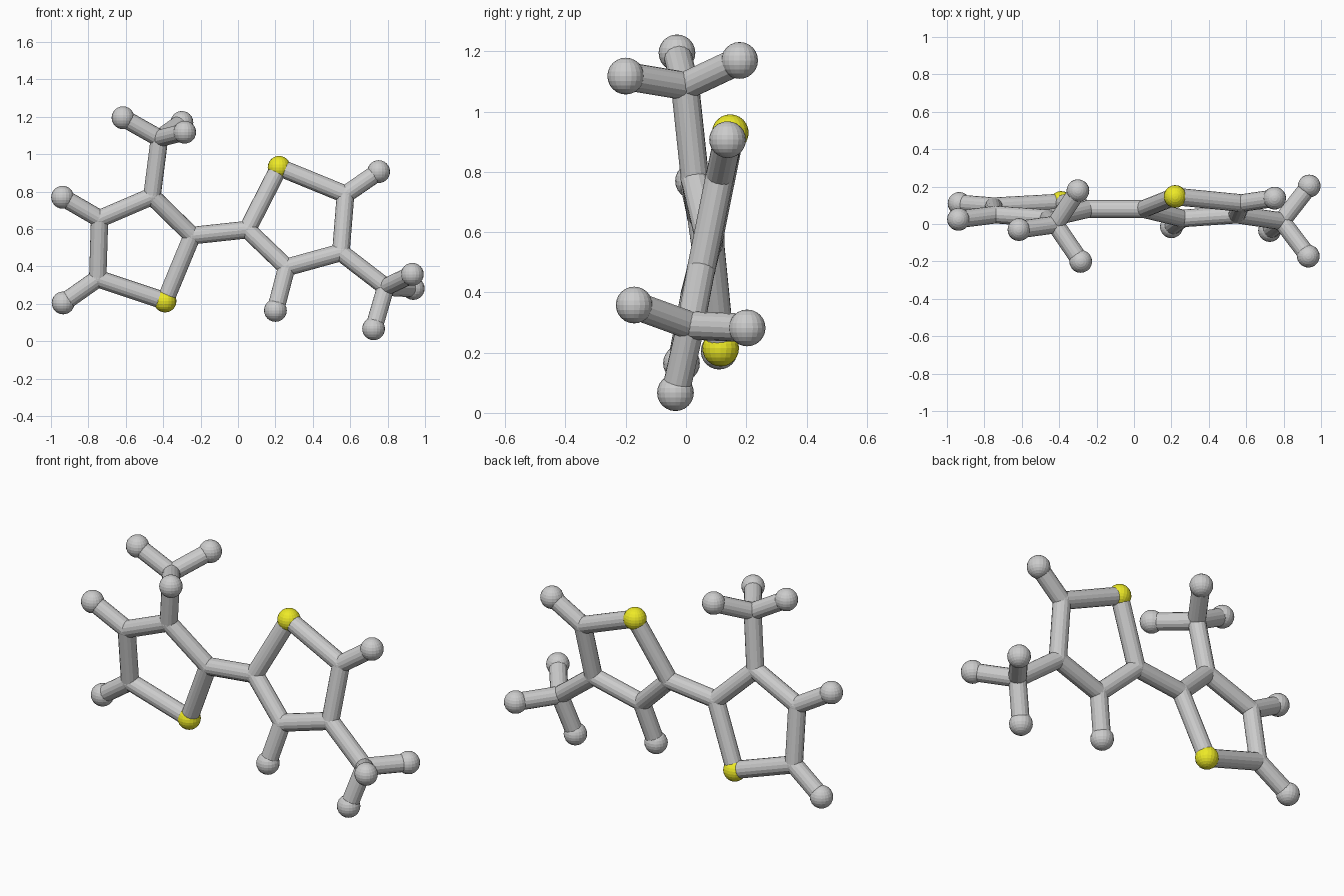
import bpy
from mathutils import Vector

if "Cube" in bpy.data.objects:
    bpy.data.objects.remove(bpy.data.objects["Cube"])

BOND_R, JOINT_R, BALL_R = 0.047, 0.048, 0.061

yellow = bpy.data.materials.new("yellow")
yellow.diffuse_color = (0.85, 0.82, 0.02, 1)
yellow.use_nodes = True
yellow.node_tree.nodes["Principled BSDF"].inputs["Base Color"].default_value = yellow.diffuse_color

# Atom centres: s = sulfur, c = carbon, h = hydrogen
atoms = {
    # left ring
    "s1": (-0.39, 0.115, 0.215), "c1": (-0.245, 0.08, 0.565), "c2": (-0.46, 0.03, 0.775),
    "c3": (-0.74, 0.05, 0.655), "c4": (-0.75, 0.095, 0.335),
    "h3": (-0.938, 0.025, 0.77), "h4": (-0.935, 0.11, 0.205),
    # left methyl
    "c5": (-0.42, -0.003, 1.085), "h5a": (-0.615, -0.03, 1.195),
    "h5b": (-0.30, 0.178, 1.17), "h5c": (-0.285, -0.20, 1.118),
    # right ring
    "s2": (0.22, 0.147, 0.93), "c6": (0.05, 0.08, 0.597), "c7": (0.26, 0.03, 0.395),
    "c8": (0.55, 0.05, 0.475), "c9": (0.575, 0.112, 0.785),
    "h7": (0.20, -0.015, 0.165), "h9": (0.752, 0.138, 0.907),
    # right methyl
    "c10": (0.79, 0.015, 0.29), "h10a": (0.725, -0.035, 0.067),
    "h10b": (0.932, -0.172, 0.358), "h10c": (0.937, 0.203, 0.282),
}

bonds = """s1-c1 c1-c2 c2-c3 c3-c4 c4-s1 c3-h3 c4-h4 c2-c5 c5-h5a c5-h5b c5-h5c
c1-c6 s2-c6 c6-c7 c7-c8 c8-c9 c9-s2 c7-h7 c9-h9 c8-c10 c10-h10a c10-h10b c10-h10c"""


def ball(name, pos, radius):
    bpy.ops.mesh.primitive_uv_sphere_add(segments=20, ring_count=12, radius=radius, location=pos)
    bpy.context.object.name = name
    return bpy.context.object


def rod(name, a, b):
    a, b = Vector(a), Vector(b)
    bpy.ops.mesh.primitive_cylinder_add(vertices=16, radius=BOND_R, depth=(b - a).length,
                                        location=(a + b) / 2)
    ob = bpy.context.object
    ob.name = name
    ob.rotation_euler = (b - a).to_track_quat('Z', 'Y').to_euler()


# Atoms: carbons are only joints, the others are larger balls
for key, pos in atoms.items():
    if key[0] == "c":
        ball("carbon_joint_" + key[1:], pos, JOINT_R)
    elif key[0] == "h":
        ball("hydrogen_ball_" + key[1:], pos, BALL_R)
    else:
        ball("sulfur_ball_" + key[1:], pos, BALL_R).data.materials.append(yellow)

# Bonds
for bond in bonds.split():
    a, b = bond.split("-")
    rod(f"bond_{a}_{b}", atoms[a], atoms[b])
